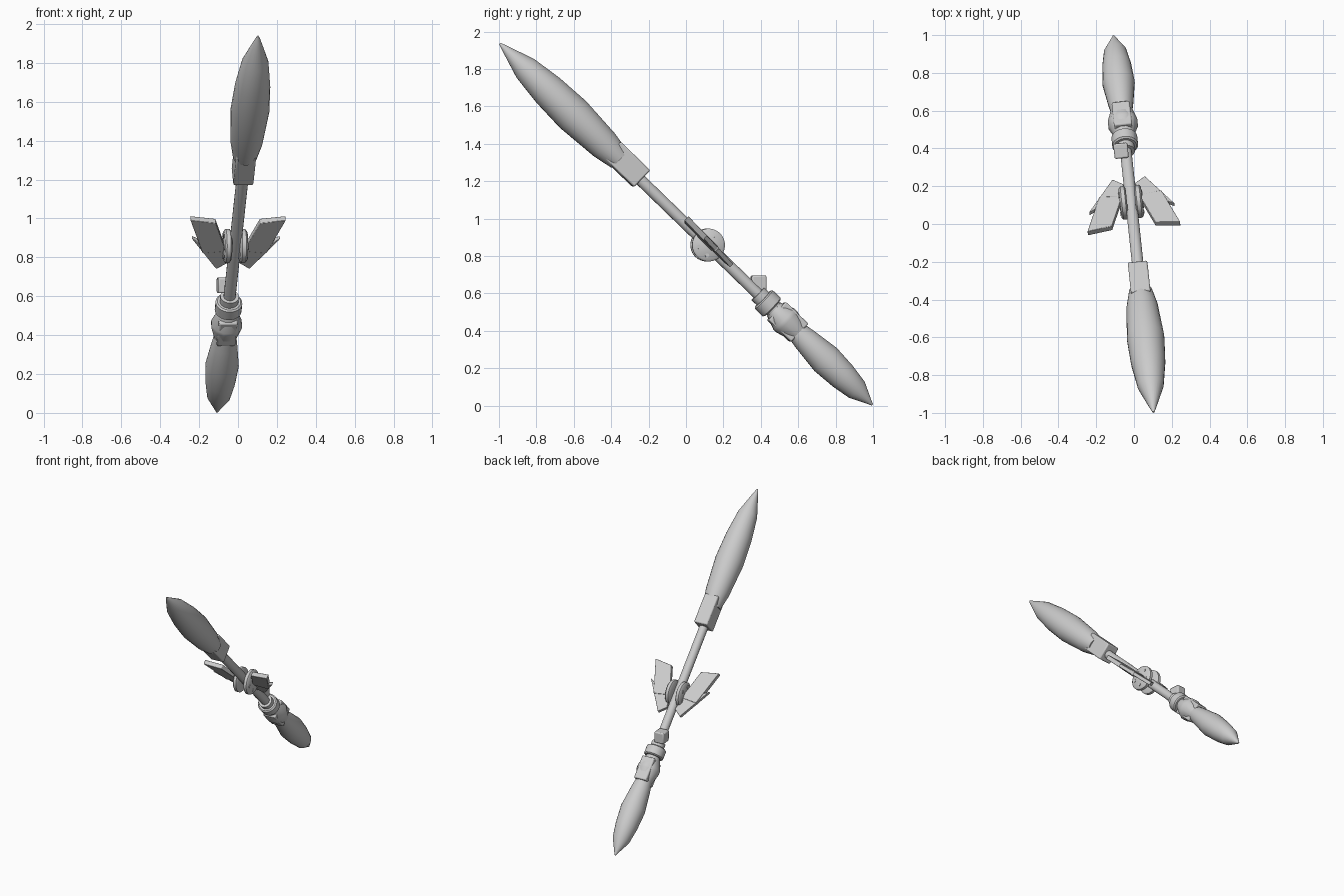
import bpy, bmesh, math
from mathutils import Matrix, Vector

cube = bpy.data.objects.get("Cube")
if cube:
    bpy.data.objects.remove(cube, do_unlink=True)

grey = bpy.data.materials.new("light_grey")
grey.use_nodes = True
COLOUR = (0.6, 0.6, 0.6, 1)
grey.diffuse_color = COLOUR
grey.node_tree.nodes["Principled BSDF"].inputs["Base Color"].default_value = COLOUR

# Staff frame: local z runs along the shaft from lower tip to upper tip
low, high = Vector((-0.108, 0.996, 0.005)), Vector((0.103, -0.996, 1.937))
axis = (high - low).normalized()
side = Vector((-axis.y, axis.x, 0)).normalized()
up = axis.cross(side)
FRAME = Matrix((side, up, axis)).transposed().to_4x4()
FRAME.translation = low
LENGTH = (high - low).length


def finish(name, bm, local=Matrix(), bevel=0, angle=35):
    """Turn a bmesh into a shaded object in the staff frame."""
    bmesh.ops.recalc_face_normals(bm, faces=bm.faces)
    mesh = bpy.data.meshes.new(name)
    bm.to_mesh(mesh)
    bm.free()
    mesh.materials.append(grey)
    ob = bpy.data.objects.new(name, mesh)
    bpy.context.collection.objects.link(ob)
    ob.matrix_world = FRAME @ local
    if bevel:
        mod = ob.modifiers.new("Bevel", "BEVEL")
        mod.width, mod.segments = bevel, 2
    bpy.ops.object.select_all(action="DESELECT")
    ob.select_set(True)
    bpy.context.view_layer.objects.active = ob
    bpy.ops.object.shade_smooth_by_angle(angle=math.radians(angle))
    return ob


def lathe(name, profile, sides=24, local=Matrix(), **kw):
    """Closed turned shape from (height, radius) pairs."""
    bm = bmesh.new()
    rings = []
    for h, r in profile:
        turns = [2 * math.pi * (i + 0.5) / sides for i in range(sides)]
        rings.append([bm.verts.new((r * math.cos(t), r * math.sin(t), h)) for t in turns])
    for a, b in zip(rings, rings[1:]):
        for i in range(sides):
            j = (i + 1) % sides
            bm.faces.new((a[i], a[j], b[j], b[i]))
    bm.faces.new(rings[0])
    bm.faces.new(rings[-1])
    return finish(name, bm, local, **kw)


def box(name, centre, size, tilt=0, bevel=0.008):
    bm = bmesh.new()
    bmesh.ops.create_cube(bm, size=1, matrix=Matrix.Diagonal((*size, 1)))
    local = Matrix.Translation(centre) @ Matrix.Rotation(tilt, 4, "X")
    return finish(name, bm, local, bevel)


def plate(name, outline, sign, thickness, height=0.005):
    """Flat fin lying in the plane of the shaft."""
    bm = bmesh.new()
    face = bm.faces.new([bm.verts.new((sign * x, height - thickness / 2, z)) for x, z in outline])
    out = bmesh.ops.extrude_face_region(bm, geom=[face])
    moved = [v for v in out["geom"] if isinstance(v, bmesh.types.BMVert)]
    bmesh.ops.translate(bm, verts=moved, vec=(0, thickness, 0))
    return finish(name, bm, bevel=0.003)


# Shaft and the two pointed heads
lathe("shaft", [(0.5, 0.031), (2.0, 0.031)], 16)
lathe("lower_head", [(0, 0.005), (0.02, 0.014), (0.115, 0.06), (0.22, 0.077),
                     (0.35, 0.086), (0.5, 0.067), (0.6, 0.05)])
lathe("upper_head", [(1.89, 0.062), (2.0, 0.083), (2.235, 0.1), (2.42, 0.091),
                     (2.59, 0.069), (2.75, 0.017), (LENGTH, 0.005)])

# Block that holds the upper head
box("upper_socket", (0, 0.008, 1.843), (0.104, 0.125, 0.22))

# Lower fittings
lathe("collar", [(0.745, 0.06), (0.752, 0.069), (0.81, 0.069), (0.817, 0.06)])
lathe("collar_neck", [(0.7, 0.048), (0.855, 0.048)])
lathe("flared_sleeve", [(0.555, 0.058), (0.64, 0.081), (0.66, 0.081), (0.735, 0.052)], 12)
box("lower_socket", (0, 0.003, 0.635), (0.096, 0.135, 0.17))
box("sight_block", (-0.025, 0.046, 0.89), (0.075, 0.08, 0.08), math.radians(45))

# Mirrored hub discs, studs and fins
HUB = 1.23
for sign, word in ((1, "left"), (-1, "right")):
    hub = Matrix.Translation((0, 0, HUB)) @ Matrix.Rotation(sign * math.pi / 2, 4, "Y")
    lathe(f"{word}_hub_disc", [(0.022, 0.075), (0.03, 0.088), (0.05, 0.088), (0.06, 0.076)],
          32, hub, angle=50)
    for i in range(5):
        turn = 2 * math.pi * i / 5 + 0.3
        spot = Matrix.Translation((0.056 * math.cos(turn), 0.056 * math.sin(turn), 0))
        lathe(f"{word}_hub_stud_{i + 1}", [(0.05, 0.011), (0.064, 0.011)], 10, hub @ spot)
    plate(f"{word}_large_fin",
          [(0.045, 1.2), (0.115, 1.41), (0.247, 1.43), (0.165, 1.185)], sign, 0.032)
    plate(f"{word}_small_fin",
          [(0.03, 1.11), (0.086, 1.066), (0.228, 1.288), (0.15, 1.24), (0.05, 1.2)], sign, 0.026)
